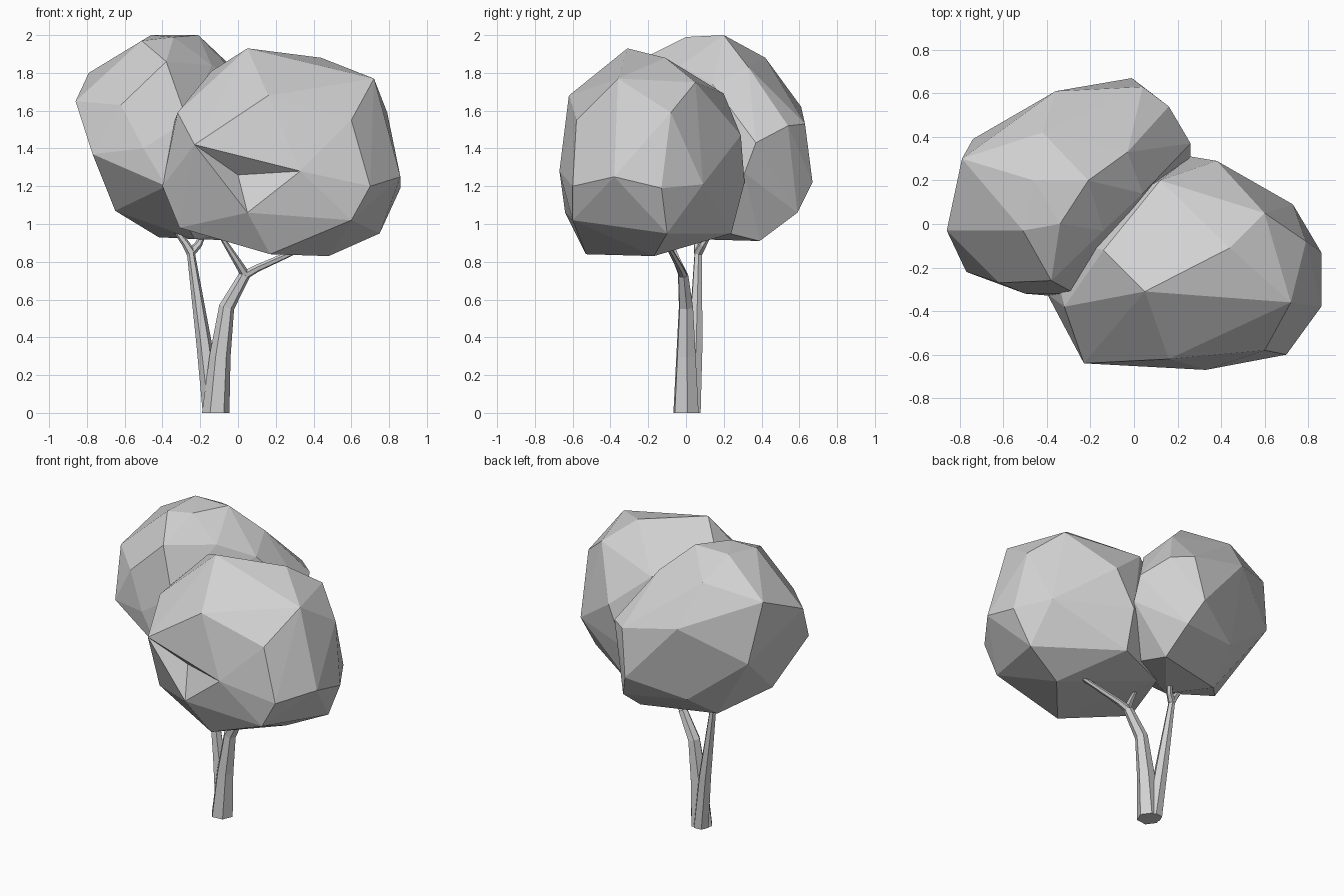
import bpy, bmesh, math
from mathutils import Vector

cube = bpy.data.objects.get("Cube")
if cube:
    bpy.data.objects.remove(cube, do_unlink=True)

# One plain grey for the whole tree
grey = bpy.data.materials.new("plain_grey")
grey.use_nodes = True
grey.diffuse_color = (0.64, 0.64, 0.64, 1)
grey.node_tree.nodes["Principled BSDF"].inputs["Base Color"].default_value = grey.diffuse_color

UP = Vector((0, 0, 1))
SIDES = 6


def finish(bm, name):
    """Turn a bmesh into a flat-shaded object."""
    bmesh.ops.recalc_face_normals(bm, faces=bm.faces)
    mesh = bpy.data.meshes.new(name)
    bm.to_mesh(mesh)
    bm.free()
    mesh.materials.append(grey)
    obj = bpy.data.objects.new(name, mesh)
    bpy.context.collection.objects.link(obj)
    return obj


def limb(name, path, radii):
    """Six-sided tapering tube along a path; ends on the ground stay level."""
    pts = [Vector(p) for p in path]
    bm = bmesh.new()
    rings = []
    for i, (p, r) in enumerate(zip(pts, radii)):
        ahead = pts[min(i + 1, len(pts) - 1)]
        behind = pts[max(i - 1, 0)]
        direction = UP if p.z == 0 else (ahead - behind).normalized()
        turn = UP.rotation_difference(direction)
        ring = []
        for k in range(SIDES):
            a = math.tau * (k + 0.1) / SIDES
            ring.append(bm.verts.new(p + turn @ Vector((r * math.cos(a), r * math.sin(a), 0))))
        rings.append(ring)
    for low, high in zip(rings, rings[1:]):
        for k in range(SIDES):
            n = (k + 1) % SIDES
            bm.faces.new((low[k], low[n], high[n], high[k]))
    bm.faces.new(rings[0])
    bm.faces.new(rings[-1])
    return finish(bm, name)


def crown(name, corners, dents=()):
    """Faceted leaf mass stretched over corner points, with faces pushed in at dents."""
    bm = bmesh.new()
    for c in corners:
        bm.verts.new(c)
    hull = bmesh.ops.convex_hull(bm, input=bm.verts)
    loose = [v for v in hull["geom_interior"] if isinstance(v, bmesh.types.BMVert)]
    bmesh.ops.delete(bm, geom=loose, context="VERTS")
    for dent in dents:
        spot = Vector(dent)
        face = min(bm.faces, key=lambda f: (f.calc_center_median() - spot).length)
        bmesh.ops.poke(bm, faces=[face])["verts"][0].co = spot
    return finish(bm, name)


# Trunk and its fork
limb("trunk",
     [(-.118, 0, 0), (-.095, 0, .3), (-.06, 0, .56), (.035, -.015, .73)],
     [.073, .056, .041, .03])
limb("left_fork",
     [(-.135, .03, 0), (-.18, .05, .37), (-.253, .065, .87)],
     [.052, .041, .02])

# Twigs reaching into the leaves
TWIGS = {
    "long_twig": [(.02, -.012, .72), (.1, -.03, .765), (.38, -.1, .89)],
    "short_twig": [(.04, -.015, .73), (-.01, -.05, .81), (-.08, -.09, .92)],
    "outer_twig": [(-.25, .065, .85), (-.28, .06, .9), (-.34, .05, .98)],
    "inner_twig": [(-.25, .065, .85), (-.21, .09, .89), (-.17, .14, .98)],
}
for twig, path in TWIGS.items():
    limb(twig, path, [.025, .02, .013])

# Front leaf mass: top, middle and underside corners
crown("front_crown", [
    (.05, -.31, 1.93), (.44, -.11, 1.88), (.72, -.36, 1.77), (-.14, -.12, 1.81),
    (.6, .05, 1.75), (.12, .2, 1.69), (.16, -.62, 1.68), (-.32, -.38, 1.59),
    (.79, -.08, 1.59), (.6, -.58, 1.55), (.38, .29, 1.47), (-.23, -.64, 1.42),
    (-.4, -.05, 1.35), (.33, -.67, 1.28), (.86, -.38, 1.25), (.73, .09, 1.21),
    (.26, .31, 1.22), (.7, -.6, 1.2), (.86, -.13, 1.19), (-.4, -.32, 1.2),
    (.05, -.64, 1.06), (.6, -.6, 1.02), (-.31, -.4, .98), (.75, -.1, .95),
    (.26, .24, .95), (-.1, .1, .93), (.17, -.53, .84), (.48, -.17, .83),
], dents=[(0, -.54, 1.26)])

# Rear leaf mass
crown("rear_crown", [
    (-.21, .2, 2), (-.46, .2, 2), (-.34, 0, 1.99), (-.51, -.03, 1.97),
    (-.42, .42, 1.88), (-.03, .33, 1.83), (-.38, -.26, 1.86), (-.14, -.03, 1.84),
    (.04, .14, 1.74), (-.79, .3, 1.8), (-.86, -.03, 1.65), (-.62, -.27, 1.63),
    (-.36, .61, 1.62), (.04, .63, 1.53), (.16, .54, 1.52), (.26, .37, 1.43),
    (.26, .31, 1.27), (-.27, -.32, 1.55), (-.5, -.32, 1.4), (-.77, -.22, 1.37),
    (-.38, -.33, 1.2), (-.74, .39, 1.4), (-.01, .67, 1.22), (.06, .59, 1.06),
    (-.36, .5, 1.1), (-.65, 0, 1.07), (-.42, .26, .93), (.07, .39, .91),
    (-.23, .03, .92), (.1, .15, .97),
])
